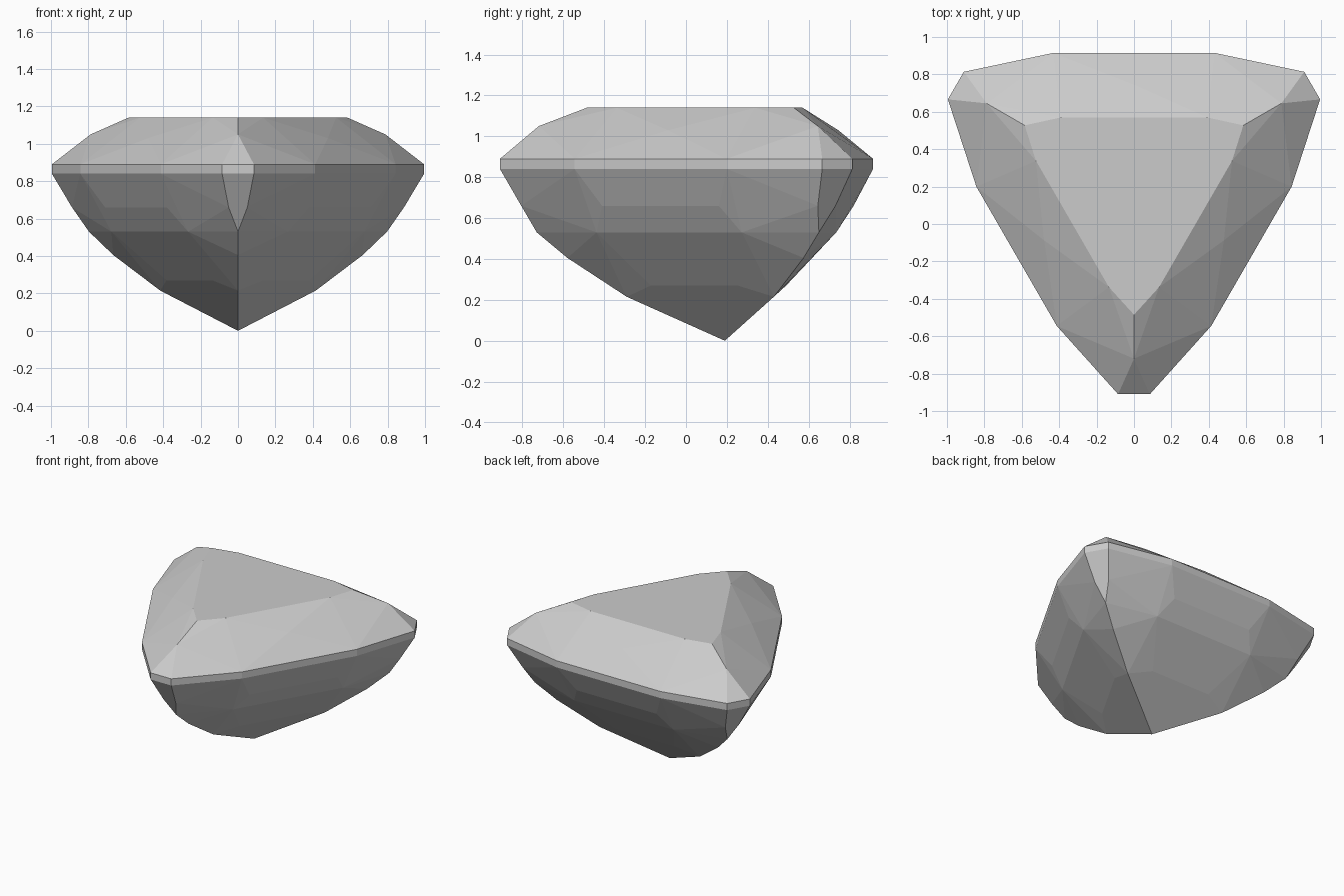
import bpy, bmesh, math
from mathutils import Matrix, Vector

if "Cube" in bpy.data.objects:
    bpy.data.objects.remove(bpy.data.objects["Cube"], do_unlink=True)

CENTRE_Y = 0.19

# Corners of one third of the stone, measured from its axis.
# x is mirrored; the corner tip points to the front, the long side to the back.
crown = [
    (0, -0.675, 1.14), (0.39, 0.38, 1.14),      # table
    (0, -0.91, 1.05), (0.1, -0.79, 1.043),      # corner break
    (0, 0.555, 1.03),                           # side break
]
girdle = [(x, y, z) for z in (0.84, 0.89)
          for x, y in ((0.085, -1.1), (0.43, 0.725))]
pavilion_keel = [(0.05, -0.996, 0.66), (0, -0.92, 0.53),
                 (0, -0.77, 0.405), (0, -0.48, 0.215)]
pavilion_side = [(0.33, 0.63, 0.66), (0.41, 0.545, 0.53),
                 (0.28, 0.43, 0.405), (0.245, 0.3, 0.27)]

# Grey stone material
grey = bpy.data.materials.new("stone_grey")
grey.use_nodes = True
colour = (0.6, 0.6, 0.6, 1)
grey.diffuse_color = colour
grey.node_tree.nodes["Principled BSDF"].inputs["Base Color"].default_value = colour

# Three-fold stone, closed by its convex hull
bm = bmesh.new()
bm.verts.new((0, CENTRE_Y, 0))
for turn in range(3):
    spin = Matrix.Rotation(math.tau * turn / 3, 3, 'Z')
    for x, y, z in crown + girdle + pavilion_keel + pavilion_side:
        for side in {x, -x}:
            bm.verts.new(spin @ Vector((side, y, z)) + Vector((0, CENTRE_Y, 0)))
bmesh.ops.remove_doubles(bm, verts=bm.verts, dist=0.001)
bmesh.ops.convex_hull(bm, input=bm.verts)
bmesh.ops.delete(bm, geom=[v for v in bm.verts if not v.link_faces], context='VERTS')

# Merge flat triangles into whole facets
bmesh.ops.dissolve_limit(bm, angle_limit=math.radians(1.5),
                         verts=bm.verts, edges=bm.edges)
bmesh.ops.recalc_face_normals(bm, faces=bm.faces)

mesh = bpy.data.meshes.new("faceted_stone")
bm.to_mesh(mesh)
bm.free()
mesh.materials.append(grey)
stone = bpy.data.objects.new("faceted_stone", mesh)
bpy.context.collection.objects.link(stone)
